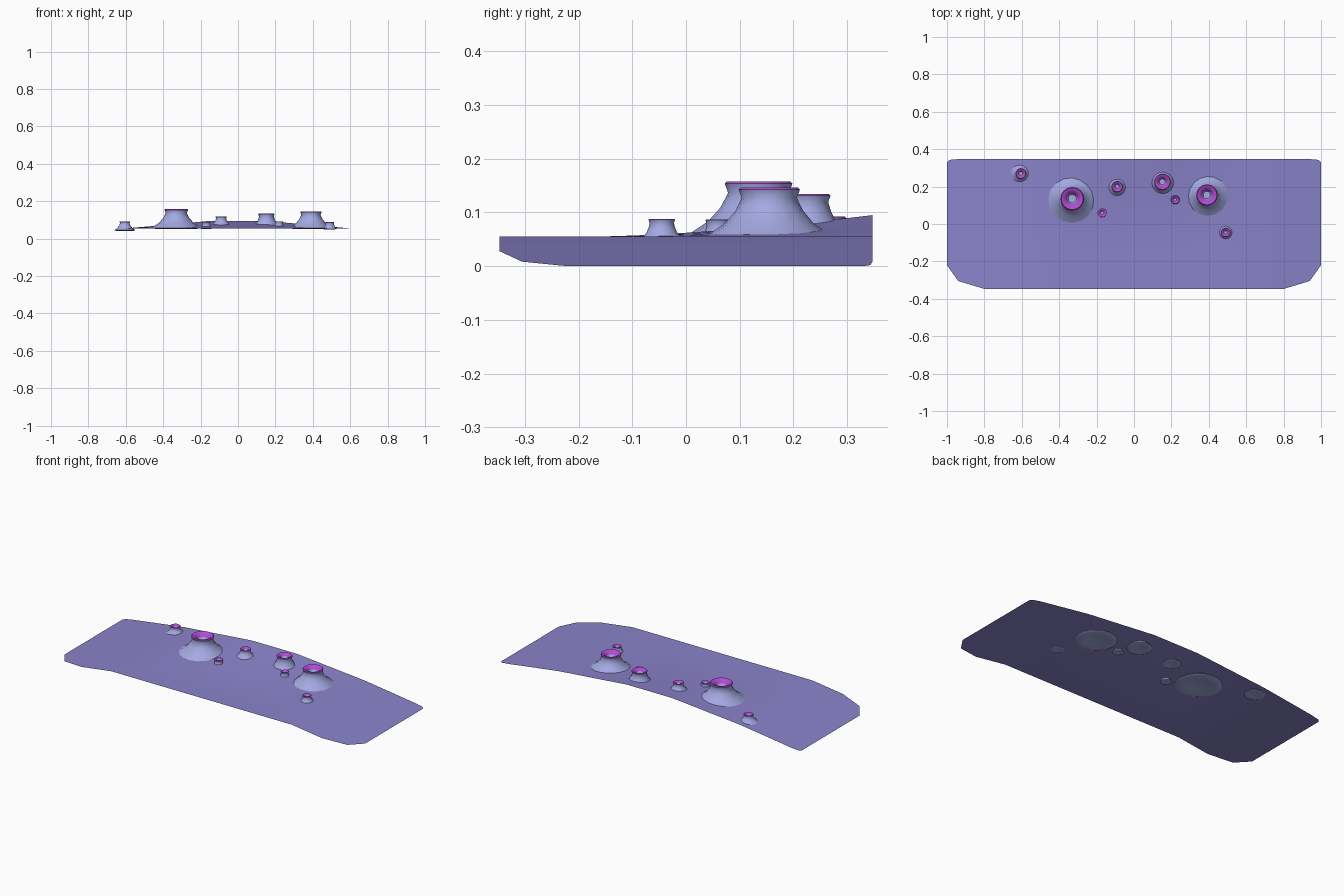
import bpy, bmesh, math

cube = bpy.data.objects.get("Cube")
if cube:
    bpy.data.objects.remove(cube, do_unlink=True)


def material(name, rgb):
    m = bpy.data.materials.new(name)
    m.use_nodes = True
    color = (*rgb, 1)
    m.diffuse_color = color
    m.node_tree.nodes["Principled BSDF"].inputs["Base Color"].default_value = color
    return m


violet = material("violet ground", (0.26, 0.23, 0.60))
periwinkle = material("periwinkle vent", (0.37, 0.40, 0.76))
magenta = material("magenta lip", (0.45, 0.07, 0.66))


def finish(name, bm, mats, angle):
    mesh = bpy.data.meshes.new(name)
    bm.to_mesh(mesh)
    bm.free()
    for m in mats:
        mesh.materials.append(m)
    ob = bpy.data.objects.new(name, mesh)
    bpy.context.collection.objects.link(ob)
    bpy.ops.object.select_all(action="DESELECT")
    ob.select_set(True)
    bpy.context.view_layer.objects.active = ob
    bpy.ops.object.shade_smooth_by_angle(angle=math.radians(angle))
    return ob


def lerp(points, x):
    for (x0, y0), (x1, y1) in zip(points, points[1:]):
        if x <= x1:
            return y0 + (y1 - y0) * (x - x0) / (x1 - x0)
    return points[-1][1]


# Ground sheet: flat middle, sloping ends, swelling toward the back
FRONT = [(0, -0.347), (0.8, -0.347), (0.94, -0.305), (1, -0.22)]
BACK = [(0, 0.347), (0.95, 0.347), (0.985, 0.343), (1, 0.33)]


def ground_height(x, y):
    base = lerp([(0, 0.055), (0.6, 0.055), (0.8, 0.028), (1, 0)], abs(x))
    swell = min(1, max(0, (0.6 - abs(x)) / 0.45))
    t = max(0, (y + 0.18) / 0.527)
    return base + 0.04 * swell * t ** 1.6


half = [0.075, 0.15, 0.25, 0.35, 0.45, 0.6, 0.7, 0.8, 0.88, 0.94, 0.985, 1]
columns = [-x for x in reversed(half)] + [0] + half
ROWS = 14
bm = bmesh.new()
grid = []
for x in columns:
    y0, y1 = lerp(FRONT, abs(x)), lerp(BACK, abs(x))
    ys = [y0 + (y1 - y0) * j / ROWS for j in range(ROWS + 1)]
    grid.append([bm.verts.new((x, y, ground_height(x, y))) for y in ys])
for a, b in zip(grid, grid[1:]):
    for j in range(ROWS):
        bm.faces.new((a[j], b[j], b[j + 1], a[j + 1]))
finish("ground_sheet", bm, [violet], 60)


# Vents: a lathed flared cone with a coloured lip and a sunken pit
def vent(name, x, y, base, rim, bottom, top, sides=16):
    h, flare = top - bottom, base - rim
    neck = rim * 0.9
    profile = [
        (base * 0.55, bottom + 0.08 * h),
        (base * 0.85, bottom),
        (base, bottom + 0.07 * h),
        (neck + flare * 0.55, bottom + 0.3 * h),
        (neck + flare * 0.2, bottom + 0.55 * h),
        (neck, bottom + 0.8 * h),
        (rim, top - 0.04 * h),
        (rim * 0.93, top),
        (rim * 0.75, top - 0.02 * h),
        (rim * 0.45, top - 0.2 * h),
        (rim * 0.35, top - 0.4 * h),
    ]
    bm = bmesh.new()
    rings = []
    for r, z in profile:
        angles = [2 * math.pi * i / sides for i in range(sides)]
        rings.append([bm.verts.new((x + r * math.cos(a), y + r * math.sin(a), z))
                      for a in angles])
    for k, (lo, hi) in enumerate(zip(rings, rings[1:])):
        for i in range(sides):
            n = (i + 1) % sides
            f = bm.faces.new((lo[i], lo[n], hi[n], hi[i]))
            f.material_index = 1 if 6 <= k <= 8 else 0
    bm.faces.new(rings[0][::-1])
    bm.faces.new(rings[-1])
    finish(name, bm, [periwinkle, magenta], 50)


vent("large_vent_right", -0.33, 0.135, 0.13, 0.063, 0.052, 0.158)
vent("large_vent_left", 0.39, 0.155, 0.113, 0.057, 0.052, 0.146)
vent("medium_vent", 0.152, 0.225, 0.07, 0.044, 0.062, 0.134)
vent("small_vent_middle", -0.09, 0.2, 0.052, 0.03, 0.068, 0.119)
vent("small_vent_end", -0.605, 0.27, 0.056, 0.028, 0.042, 0.092)
vent("small_vent_front", 0.49, -0.045, 0.037, 0.025, 0.05, 0.088)
vent("tiny_vent_right", -0.17, 0.06, 0.03, 0.024, 0.052, 0.087)
vent("tiny_vent_left", 0.22, 0.13, 0.03, 0.023, 0.056, 0.092)
